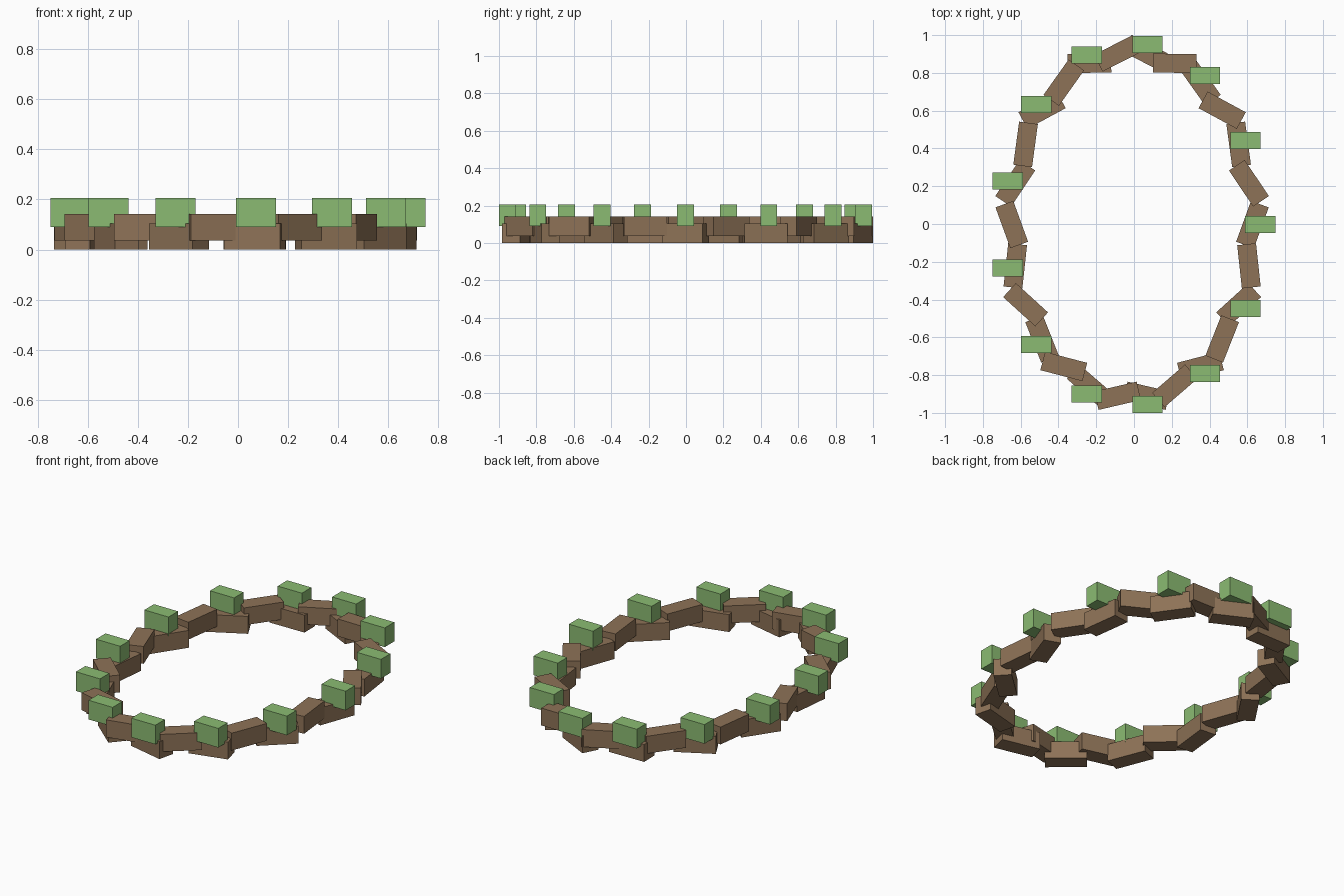
import bpy
from math import sin, cos, tau, radians

cube = bpy.data.objects.get("Cube")
if cube:
    bpy.data.objects.remove(cube, do_unlink=True)


def make_material(name, color):
    mat = bpy.data.materials.new(name)
    mat.use_nodes = True
    mat.diffuse_color = color
    mat.node_tree.nodes["Principled BSDF"].inputs["Base Color"].default_value = color
    return mat


def make_box(name, location, size, turn, mat):
    bpy.ops.mesh.primitive_cube_add(size=1, location=location, rotation=(0, 0, turn))
    box = bpy.context.object
    box.name = name
    box.scale = size
    box.data.materials.append(mat)
    return box


def on_ellipse(angle, rx, ry, z):
    return (CENTER_X + rx * cos(angle), CENTER_Y + ry * sin(angle), z)


brown = make_material("earth brown", (0.27, 0.17, 0.095, 1))
green = make_material("leaf green", (0.26, 0.50, 0.17, 1))

CENTER_X, CENTER_Y = -0.01, -0.003
BLOCKS = 26
BLOCK_SIZE = (0.23, 0.10, 0.104)
BUSH_SIZE = (0.16, 0.09, 0.115)

# Ring of overlapping blocks, alternately low and raised, zigzagging about the tangent
for i in range(BLOCKS):
    angle = tau * i / BLOCKS
    raised = i % 2
    z = BLOCK_SIZE[2] / 2 + 0.037 * raised
    turn = angle + radians(110 if raised else 70)
    make_box(f"{'raised' if raised else 'low'}_block_{i // 2 + 1}",
             on_ellipse(angle, 0.637, 0.913, z), BLOCK_SIZE, turn, brown)

# Square-set bushes sitting over every low block
for i in range(BLOCKS // 2):
    angle = tau * i / (BLOCKS // 2)
    make_box(f"bush_{i + 1}", on_ellipse(angle, 0.678, 0.959, 0.1475),
             BUSH_SIZE, 0, green)
